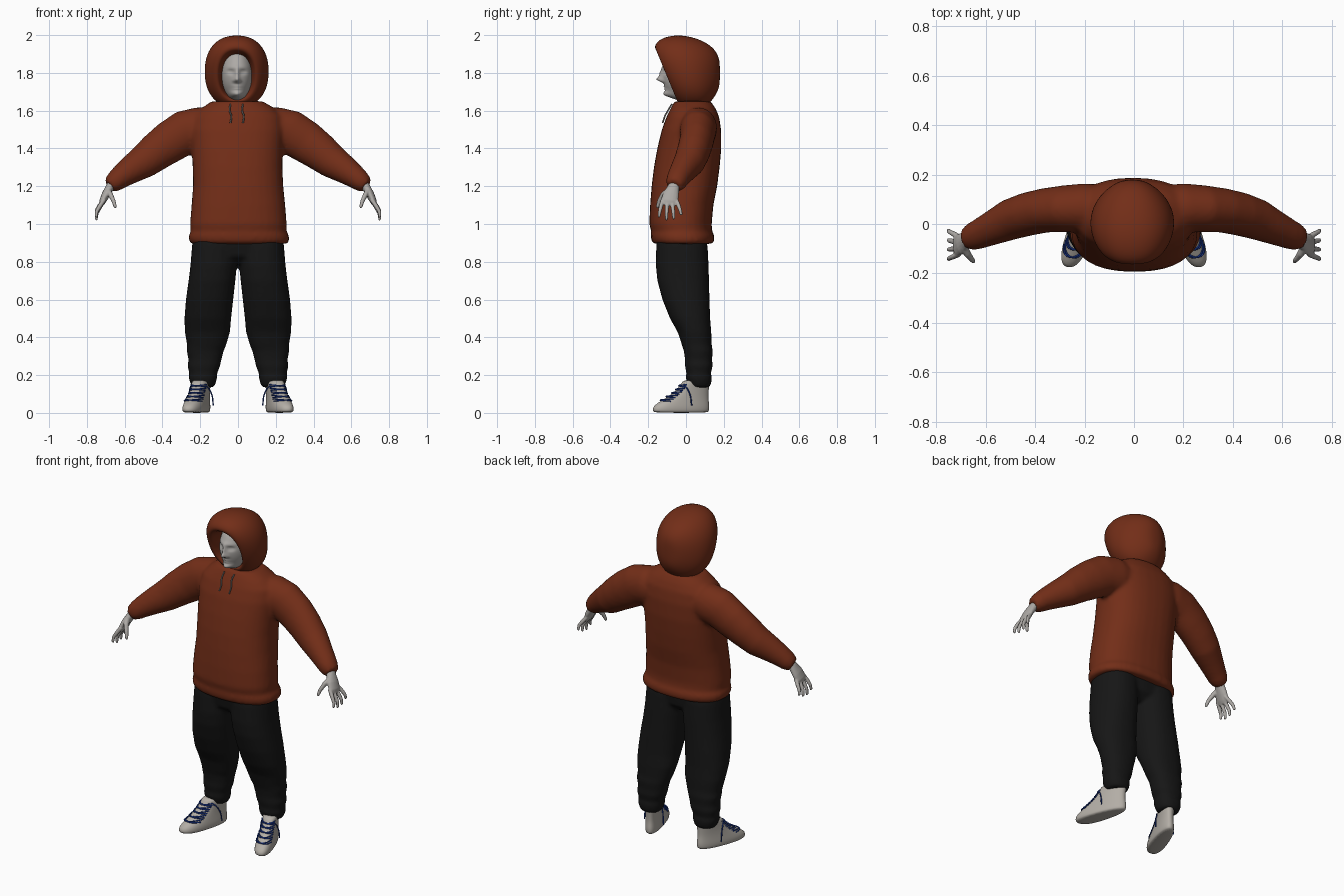
import bpy, bmesh, math
from mathutils import Vector

cube = bpy.data.objects.get("Cube")
if cube:
    bpy.data.objects.remove(cube)


def material(name, r, g, b):
    m = bpy.data.materials.new(name)
    m.use_nodes = True
    m.diffuse_color = (r, g, b, 1)
    bsdf = m.node_tree.nodes["Principled BSDF"]
    bsdf.inputs["Base Color"].default_value = (r, g, b, 1)
    bsdf.inputs["Roughness"].default_value = 0.8
    return m


RUST = material("rust cloth", 0.17, 0.027, 0.009)
BLACK = material("black cloth", 0.008, 0.008, 0.008)
SKIN = material("grey skin", 0.42, 0.40, 0.38)
CANVAS = material("pale canvas", 0.45, 0.42, 0.38)
BLUE = material("blue lace", 0.01, 0.04, 0.3)
CORD = material("grey cord", 0.2, 0.19, 0.18)


def finish(bm, name, mat, sub=0):
    bmesh.ops.recalc_face_normals(bm, faces=bm.faces[:])
    for f in bm.faces:
        f.smooth = True
    me = bpy.data.meshes.new(name)
    bm.to_mesh(me)
    bm.free()
    me.materials.append(mat)
    ob = bpy.data.objects.new(name, me)
    bpy.context.collection.objects.link(ob)
    if sub:
        ob.modifiers.new("smooth", 'SUBSURF').levels = sub
        ob.modifiers["smooth"].render_levels = sub
    return ob


def power(a, p):
    return math.copysign(abs(a) ** p, a)


def add_rings(bm, rings, n=20, p=1.0, egg=0.0):
    """Skin closed rings, each given by centre, half axis u and half axis v."""
    loops = []
    for c, u, v in rings:
        loop = []
        for i in range(n):
            a = math.tau * i / n
            s = power(math.sin(a), p)
            loop.append(bm.verts.new(c + u * power(math.cos(a), p) * (1 - egg * s) + v * s))
        loops.append(loop)
    for a, b in zip(loops, loops[1:]):
        for i in range(n):
            bm.faces.new((a[i], a[(i + 1) % n], b[(i + 1) % n], b[i]))
    bm.faces.new(loops[0])
    bm.faces.new(loops[-1])


def column(spans):
    """Level rings from (z, x0, x1, y0, y1)."""
    return [(Vector(((a + b) / 2, (c + d) / 2, z)), Vector(((b - a) / 2, 0, 0)),
             Vector((0, (d - c) / 2, 0))) for z, a, b, c, d in spans]


def limb(points, side=1, across=Vector((0, 1, 0))):
    """Rings square to a path of (x, y, z, radius across, radius through)."""
    pos = [Vector((p[0] * side, p[1], p[2])) for p in points]
    rings = []
    for i, p in enumerate(points):
        t = (pos[min(i + 1, len(pos) - 1)] - pos[max(i - 1, 0)]).normalized()
        u = (across - t * across.dot(t)).normalized()
        rings.append((pos[i], u * p[3], t.cross(u) * p[4]))
    return rings


def fuse(ob, voxel, rounds):
    m = ob.modifiers.new("fuse", 'REMESH')
    m.mode, m.voxel_size, m.use_smooth_shade = 'VOXEL', voxel, True
    s = ob.modifiers.new("relax", 'SMOOTH')
    s.factor, s.iterations = 0.5, rounds


def cord(name, points, radius, mat):
    cu = bpy.data.curves.new(name, 'CURVE')
    cu.dimensions, cu.bevel_depth, cu.bevel_resolution = '3D', radius, 1
    cu.resolution_u = 4
    sp = cu.splines.new('BEZIER')
    sp.bezier_points.add(len(points) - 1)
    for b, p in zip(sp.bezier_points, points):
        b.co = p
        b.handle_left_type = b.handle_right_type = 'AUTO'
    cu.materials.append(mat)
    ob = bpy.data.objects.new(name, cu)
    bpy.context.collection.objects.link(ob)


# Sweater: body and sleeves fused into one cloth shape
bm = bmesh.new()
add_rings(bm, column([
    (.895, -.245, .26, -.17, .14), (.91, -.26, .272, -.182, .15), (.94, -.262, .27, -.188, .15),
    (.96, -.25, .256, -.184, .138), (1.0, -.254, .258, -.194, .136), (1.1, -.246, .25, -.19, .145),
    (1.2, -.238, .24, -.182, .165), (1.3, -.24, .235, -.17, .178), (1.4, -.245, .238, -.152, .187),
    (1.5, -.25, .245, -.128, .186), (1.57, -.235, .235, -.102, .175),
    (1.615, -.19, .19, -.08, .155), (1.65, -.14, .13, -.06, .13)]), 32, 0.85)
for s in (1, -1):
    add_rings(bm, limb([
        (.08, .06, 1.52, .09, .09), (.2, .065, 1.505, .10, .115), (.28, .062, 1.485, .095, .118),
        (.36, .055, 1.435, .09, .112), (.43, .04, 1.385, .088, .102), (.5, .018, 1.33, .083, .09),
        (.57, -.015, 1.285, .07, .074), (.63, -.042, 1.243, .06, .06),
        (.655, -.052, 1.222, .056, .054), (.682, -.062, 1.202, .042, .04)], s), 24)
fuse(finish(bm, "sweater", RUST), .012, 5)

# Hood: rings run from inside the face opening over the rim to the back
hood = [(.02, 1.79, .07, .10, 0), (-.07, 1.785, .084, .119, -.35), (-.108, 1.785, .097, .133, -.42),
        (-.1, 1.79, .125, .16, -.42), (-.065, 1.80, .157, .187, -.36), (-.005, 1.81, .176, .196, -.2),
        (.07, 1.80, .163, .187, -.08), (.13, 1.795, .12, .155, 0), (.17, 1.80, .065, .1, 0),
        (.18, 1.80, .02, .05, 0)]
bm = bmesh.new()
add_rings(bm, [(Vector((-.007, y, z)), Vector((rx, 0, 0)), Vector((0, t * rz, rz)))
               for y, z, rx, rz, t in hood], 24, 0.88)
finish(bm, "hood", RUST, 2)

# Head: ball shaped by soft bumps (x, z, width, height, push forward)
bumps = [(0, 1.765, .014, .014, .03), (0, 1.795, .01, .028, .018), (.033, 1.805, .016, .011, -.014),
         (-.033, 1.805, .016, .011, -.014), (0, 1.83, .05, .012, .006), (0, 1.728, .022, .005, .008),
         (0, 1.716, .02, .005, .008), (0, 1.722, .022, .002, -.006), (0, 1.685, .035, .02, .035),
         (.016, 1.758, .007, .006, .01), (-.016, 1.758, .007, .006, .01),
         (.033, 1.804, .009, .005, .006), (-.033, 1.804, .009, .005, .006)]
bm = bmesh.new()
bmesh.ops.create_uvsphere(bm, u_segments=64, v_segments=64, radius=1)
for v in bm.verts:
    x, y, z = v.co.x * .083, v.co.y * .118 - .005, v.co.z * .14 + 1.79
    if y < 0:
        y -= sum(d * math.exp(-((x - a) / w) ** 2 - ((z - b) / h) ** 2) for a, b, w, h, d in bumps)
    v.co = (x - .005, y, z)
finish(bm, "head", SKIN)

# Trousers: hips and two baggy legs fused
bm = bmesh.new()
add_rings(bm, column([(.98, -.22, .22, -.14, .1), (.9, -.24, .24, -.155, .11),
                      (.83, -.2, .2, -.14, .1), (.79, -.1, .1, -.09, .06)]), 24, 0.8)
leg = [(.95, .005, .235, -.15, .1), (.88, .004, .244, -.158, .115), (.78, .006, .252, -.16, .12),
       (.7, .014, .262, -.152, .122), (.6, .025, .276, -.125, .125), (.5, .036, .284, -.085, .128),
       (.43, .042, .282, -.045, .134), (.36, .062, .27, -.022, .136), (.33, .075, .272, -.012, .142),
       (.28, .088, .262, -.005, .138), (.25, .094, .268, -.006, .142), (.21, .11, .258, .002, .132),
       (.185, .11, .262, -.002, .138), (.15, .12, .25, .01, .132), (.135, .13, .24, .02, .125)]
for s in (1, -1):
    add_rings(bm, column([(z, s * a, s * b, c, d) for z, a, b, c, d in leg]), 24, 0.88)
fuse(finish(bm, "trousers", BLACK), .011, 4)

# Shoe outline by height: (z, half width, toe, heel), heel pivot at the origin
shoe = [(0, .046, -.25, .045), (.008, .053, -.262, .053), (.03, .055, -.262, .056),
        (.05, .052, -.24, .054), (.075, .048, -.195, .05), (.1, .045, -.155, .05),
        (.13, .044, -.12, .052), (.16, .045, -.1, .055), (.175, .042, -.09, .05)]


def shoe_point(x, y, z, side):
    a = math.radians(18)
    return Vector((side * (.185 + x * math.cos(a) - y * math.sin(a)),
                   .072 + x * math.sin(a) * .3 + y * math.cos(a), z))


def on_instep(z, deg, side):
    i = max(k for k in range(len(shoe) - 1) if shoe[k][0] <= z)
    lo, hi = shoe[i], shoe[i + 1]
    t = (z - lo[0]) / (hi[0] - lo[0])
    _, w, toe, heel = [p + (q - p) * t for p, q in zip(lo, hi)]
    sn, cs = power(-math.cos(math.radians(deg)), .85), power(math.sin(math.radians(deg)), .85)
    return shoe_point(w * cs * (1 - .14 * sn) * 1.03, (toe + heel) / 2 + (heel - toe) / 2 * sn * 1.02,
                      z + .004, side)


for s, label in ((1, "left"), (-1, "right")):
    # Shoe
    rings = []
    for z, w, toe, heel in shoe:
        c = shoe_point(0, (toe + heel) / 2, z, s)
        rings.append((c, shoe_point(w, (toe + heel) / 2, z, s) - c, shoe_point(0, heel, z, s) - c))
    bm = bmesh.new()
    add_rings(bm, rings, 24, 0.85, 0.14)
    finish(bm, label + "_shoe", CANVAS, 1)

    # Crossed laces and two loose ends
    for k in range(5):
        z = .058 + .019 * k
        for d in (1, -1):
            cord(f"{label}_lace_{k}", [on_instep(z + .006 + .006 * d * q / 60, q, s)
                                       for q in (-60, -30, 0, 30, 60)], .0035, BLUE)
    for x, y in ((-.062, -.045), (.058, -.06)):
        cord(label + "_lace_end", [shoe_point(0, -.115, .14, s), shoe_point(x * .6, y - .03, .145, s),
                                   shoe_point(x, y, .1, s), shoe_point(x * 1.1, y + .01, .04, s)],
             .0035, BLUE)

    # Hand: palm, four fingers and thumb
    bm = bmesh.new()
    add_rings(bm, limb([(.655, -.052, 1.23, .027, .022), (.678, -.066, 1.195, .031, .023),
                        (.7, -.08, 1.155, .043, .022), (.717, -.088, 1.12, .045, .018),
                        (.724, -.09, 1.1, .036, .011)], s), 16)
    for k, reach in enumerate((.9, 1.05, 1, .8)):
        y, fan = -.122 + .023 * k, (k - 1.3) * .008
        add_rings(bm, limb([(.708, y, 1.13, .011, .012), (.732, y + fan, 1.13 - .04 * reach, .011, .012),
                            (.748, y + fan * 1.6, 1.13 - .07 * reach, .0095, .01),
                            (.75, y + fan * 2, 1.13 - .098 * reach, .008, .008),
                            (.747, y + fan * 2, 1.13 - .106 * reach, .004, .004)], s), 10)
    add_rings(bm, limb([(.69, -.09, 1.178, .018, .016), (.675, -.12, 1.155, .016, .014),
                        (.659, -.141, 1.122, .012, .011), (.65, -.151, 1.092, .009, .009),
                        (.649, -.152, 1.084, .004, .004)], s), 10)
    fuse(finish(bm, label + "_hand", SKIN), .004, 3)

    # Drawstring hanging from the hood
    x = -.007 + .033 * s
    cord(label + "_drawstring", [(x, -.075, 1.635), (x - .004, -.096, 1.6), (x + .005, -.112, 1.57),
                                 (x, -.124, 1.535)], .0045, CORD)
